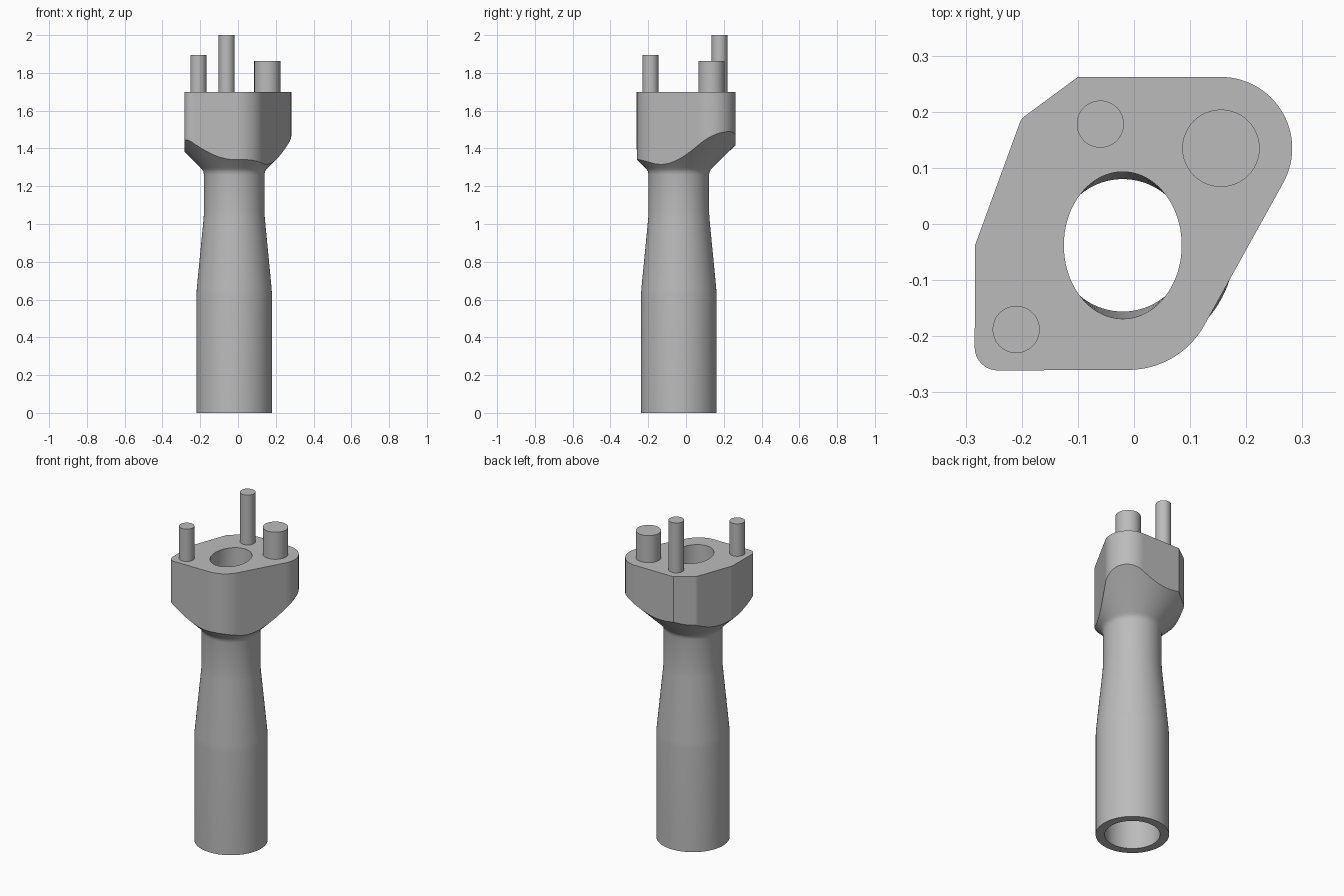
import bpy, bmesh, math
from mathutils import Vector

cube = bpy.data.objects.get("Cube")
if cube:
    bpy.data.objects.remove(cube, do_unlink=True)

AXIS = Vector((-0.02, -0.038))
HEAD_TOP = 1.70

grey = bpy.data.materials.new("plain grey")
grey.use_nodes = True
grey.diffuse_color = (0.5, 0.5, 0.5, 1)
grey.node_tree.nodes["Principled BSDF"].inputs["Base Color"].default_value = (0.5, 0.5, 0.5, 1)


def finish(obj):
    obj.data.materials.append(grey)
    bpy.ops.object.select_all(action="DESELECT")
    obj.select_set(True)
    bpy.context.view_layer.objects.active = obj
    bpy.ops.object.shade_smooth_by_angle(angle=math.radians(30))


def arc(cx, cy, r, start, end, steps):
    angles = [math.radians(start + (end - start) * i / steps) for i in range(steps + 1)]
    return [Vector((cx + r * math.cos(a), cy + r * math.sin(a))) for a in angles]


# Head outline, counter-clockwise from the front
outline = arc(-0.01, -0.105, 0.155, -90, -29, 16)
outline += arc(0.155, 0.135, 0.127, -29, 90, 28)
outline.append(Vector((-0.10, 0.262)))
outline += arc(-0.18, 0.172, 0.025, 127, 159, 4)
outline.append(Vector((-0.283, -0.037)))
outline += arc(-0.243, -0.22, 0.041, 180, 270, 8)

# Subdivide the straight sides so the conical underside cuts a smooth curve
points = []
for a, b in zip(outline, outline[1:] + outline[:1]):
    n = max(1, math.ceil((b - a).length / 0.012))
    points += [a.lerp(b, i / n) for i in range(n)]
angles = [math.atan2(p.y - AXIS.y, p.x - AXIS.x) for p in points]


def ellipse(rx, ry, z):
    return [(AXIS.x + rx * math.cos(a), AXIS.y + ry * math.sin(a), z) for a in angles]


def underside(p):
    return 1.30 + 0.98 * ((p - AXIS).length - 0.18)


# Hollow handle flowing into the head, lofted as one closed skin
outer = [(0.20, 0), (0.20, 0.62), (0.198, 0.66), (0.162, 1.03), (0.16, 1.07),
         (0.16, 1.26), (0.163, 1.278), (0.17, 1.289), (0.18, 1.30)]
inner = [(0.118, 1.28), (0.118, 1.06), (0.151, 0.63), (0.151, 0)]
rings = [ellipse(r, r, z) for r, z in outer]
rings.append([(p.x, p.y, underside(p)) for p in points])
rings.append([(p.x, p.y, HEAD_TOP) for p in points])
rings.append(ellipse(0.105, 0.131, HEAD_TOP))
rings += [ellipse(r, r, z) for r, z in inner]

bm = bmesh.new()
loops = [[bm.verts.new(co) for co in ring] for ring in rings]
for low, high in zip(loops, loops[1:] + loops[:1]):
    for i in range(len(points)):
        j = (i + 1) % len(points)
        bm.faces.new((low[i], low[j], high[j], high[i]))
bmesh.ops.recalc_face_normals(bm, faces=bm.faces)
mesh = bpy.data.meshes.new("handle_and_head")
bm.to_mesh(mesh)
bm.free()
body = bpy.data.objects.new("handle_and_head", mesh)
bpy.context.collection.objects.link(body)
finish(body)

# Pins standing on the head
for name, x, y, r, top in [("tall_pin", -0.06, 0.178, 0.042, 2.0),
                           ("short_pin", -0.21, -0.188, 0.042, 1.895),
                           ("thick_pin", 0.155, 0.135, 0.069, 1.863)]:
    base = HEAD_TOP - 0.01
    bpy.ops.mesh.primitive_cylinder_add(vertices=48, radius=r, depth=top - base,
                                        location=(x, y, (top + base) / 2))
    pin = bpy.context.object
    pin.name = name
    finish(pin)
